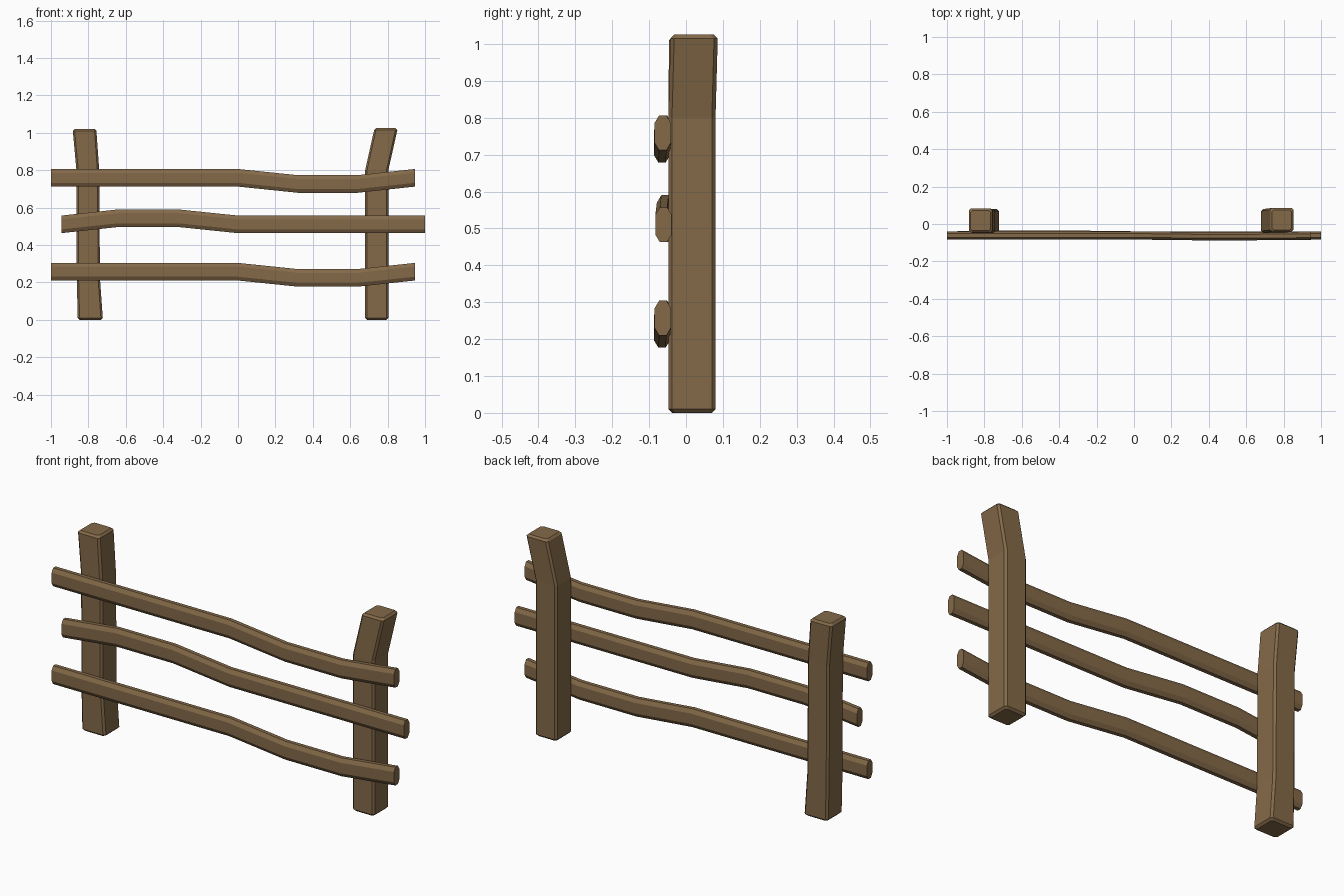
import bpy
import bmesh
from mathutils import Vector

cube = bpy.data.objects.get("Cube")
if cube:
    bpy.data.objects.remove(cube, do_unlink=True)

wood = bpy.data.materials.new("brown_wood")
wood.use_nodes = True
WOOD = (0.23, 0.143, 0.066, 1)
wood.diffuse_color = WOOD
wood.node_tree.nodes["Principled BSDF"].inputs["Base Color"].default_value = WOOD


def octagon(a, b, ca, cb):
    """Rectangle of half sizes a, b with chamfered corners."""
    return [(a, b - cb), (a - ca, b), (ca - a, b), (-a, b - cb),
            (-a, cb - b), (ca - a, -b), (a - ca, -b), (a, cb - b)]


def loft(name, rings):
    """Skin a list of matching rings and close both ends."""
    bm = bmesh.new()
    loops = [[bm.verts.new(p) for p in ring] for ring in rings]
    for low, high in zip(loops, loops[1:]):
        for i in range(len(low)):
            j = (i + 1) % len(low)
            bm.faces.new((low[i], low[j], high[j], high[i]))
    bm.faces.new(loops[0])
    bm.faces.new(loops[-1])
    bmesh.ops.recalc_face_normals(bm, faces=bm.faces)
    mesh = bpy.data.meshes.new(name)
    bm.to_mesh(mesh)
    bm.free()
    mesh.materials.append(wood)
    obj = bpy.data.objects.new(name, mesh)
    bpy.context.collection.objects.link(obj)


def post(name, sections, chamfer=0.01):
    """Upright post; each section is (z, x centre, half width, y centre)."""
    last = len(sections) - 1
    rings = []
    for k, (z, x, half, y) in enumerate(sections):
        def ring(height, inset):
            shape = octagon(half - inset, 0.064 - inset, chamfer, chamfer)
            return [Vector((x + u, y + v, height)) for u, v in shape]
        if k == 0:
            rings += [ring(z, chamfer), ring(z + chamfer, 0)]
        elif k == last:
            rings += [ring(z - chamfer, 0), ring(z, chamfer)]
        else:
            rings.append(ring(z, 0))
    loft(name, rings)


def rail(name, z, flip=1):
    """Wavy rail; flip = -1 turns the bend to the other end and upward."""
    path = [(-1, 0, 0), (0, 0, 0), (0.32, -0.004, -0.033),
            (0.64, -0.004, -0.033), (0.945, -0.002, 0)]
    shape = octagon(0.022, 0.047, 0.012, 0.02)
    loft(name, [[Vector((flip * x, -0.061 + flip * y + u, z + flip * dz + v))
                 for u, v in shape] for x, y, dz in path])


# Posts
post("right_post", [(0, -0.79, 0.067, 0.016), (0.22, -0.8, 0.062, 0.016),
                    (0.8, -0.803, 0.061, 0.016), (1.02, -0.82, 0.063, 0.018)])
post("left_post", [(0, 0.742, 0.062, 0.016), (0.8, 0.742, 0.062, 0.016),
                   (1.025, 0.79, 0.062, 0.022)])

# Rails
rail("bottom_rail", 0.257)
rail("middle_rail", 0.51, -1)
rail("top_rail", 0.759)
